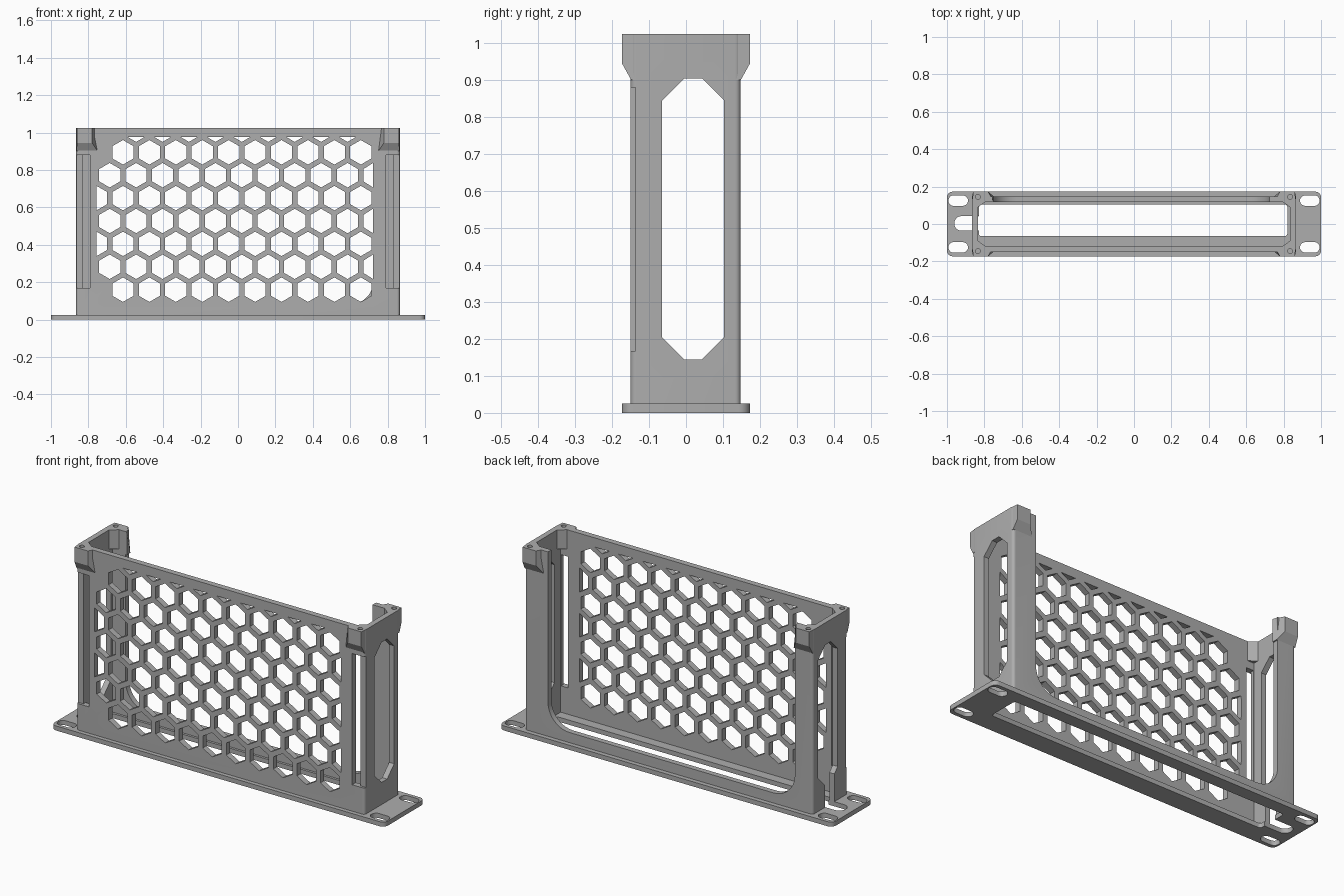
import bpy, bmesh, math
from mathutils import Vector

cube = bpy.data.objects.get("Cube")
if cube:
    bpy.data.objects.remove(cube, do_unlink=True)

grey = bpy.data.materials.new("plain_grey")
grey.use_nodes = True
COLOUR = (0.42, 0.42, 0.42, 1)
grey.diffuse_color = COLOUR
grey.node_tree.nodes["Principled BSDF"].inputs["Base Color"].default_value = COLOUR


def add_prism(bm, profile, axis, lo, hi):
    """Extrude a 2D outline along an axis; outline uses the other two axes in order."""
    def place(p, d):
        c = list(p)
        c.insert("xyz".index(axis), d)
        return bm.verts.new(Vector(c))
    a = [place(p, lo) for p in profile]
    b = [place(p, hi) for p in profile]
    n = len(a)
    faces = [bm.faces.new(a), bm.faces.new(b[::-1])]
    for i in range(n):
        j = (i + 1) % n
        faces.append(bm.faces.new((a[j], a[i], b[i], b[j])))
    bmesh.ops.recalc_face_normals(bm, faces=faces)


def make(name, prisms):
    bm = bmesh.new()
    for p in prisms:
        add_prism(bm, *p)
    me = bpy.data.meshes.new(name)
    bm.to_mesh(me)
    bm.free()
    me.materials.append(grey)
    ob = bpy.data.objects.new(name, me)
    bpy.context.collection.objects.link(ob)
    return ob


def activate(ob):
    bpy.ops.object.select_all(action='DESELECT')
    ob.select_set(True)
    bpy.context.view_layer.objects.active = ob


def cut(ob, prisms):
    tool = make("cutter", prisms)
    tool.hide_render = True
    mod = ob.modifiers.new("cut", 'BOOLEAN')
    mod.operation = 'DIFFERENCE'
    mod.solver = 'EXACT'
    mod.object = tool
    activate(ob)
    bpy.ops.object.modifier_apply(modifier=mod.name)
    bpy.data.objects.remove(tool, do_unlink=True)


def rounded(x0, x1, y0, y1, r, seg=6):
    pts = []
    corners = ((x1 - r, y1 - r), (x0 + r, y1 - r), (x0 + r, y0 + r), (x1 - r, y0 + r))
    for k, (cx, cy) in enumerate(corners):
        for i in range(seg + 1):
            a = math.pi / 2 * (k + i / seg)
            pts.append((cx + r * math.cos(a), cy + r * math.sin(a)))
    return pts


def rect(x0, x1, y0, y1):
    return [(x0, y0), (x1, y0), (x1, y1), (x0, y1)]


def circle(x, y, r, n=16):
    return [(x + r * math.cos(math.tau * i / n), y + r * math.sin(math.tau * i / n))
            for i in range(n)]


SIGNS = [(sx, sy) for sx in (-1, 1) for sy in (-1, 1)]
TOP = 1.025
BASE = 0.025

# Mounting plate with floor opening, corner slots and cable slot
plate = make("mounting_plate", [(rounded(-1, 1, -.173, .173, .03), 'z', 0, BASE)])
cut(plate, [(rounded(-.83, .82, -.065, .105, .015), 'z', -.1, .1)])
cut(plate, [(rounded(sx * .94 - .052, sx * .94 + .052, sy * .125 - .028, sy * .125 + .028, .027),
             'z', -.1, .1) for sx, sy in SIGNS])
cable_slot = rounded(-.96, -.8, -.036, .042, .037)
cut(plate, [(cable_slot, 'z', -.1, .1)])

# Housing: thin walled box, open at the top
housing = make("housing", [(rounded(-.865, .865, -.15, .148, .015), 'z', BASE, TOP)])
cut(housing, [(rect(-.835, .835, -.118, .118), 'z', -.1, 1.2)])

# Large back opening with rounded lower corners
cut(housing, [(rounded(-.757, .725, .08, 1.6, .13, 10), 'y', .1, .3)])

# Chamfered windows in both end walls, with a cable notch on one side
c = .06
y0, y1, z0, z1 = -.065, .103, .145, .905
window = [(y0 + c, z0), (y1 - c, z0), (y1, z0 + c), (y1, z1 - c),
          (y1 - c, z1), (y0 + c, z1), (y0, z1 - c), (y0, z0 + c)]
cut(housing, [(window, 'x', -1, 1)])
cut(housing, [(rect(-.036, .042, -.1, .2), 'x', -1, -.8)])

# Tall slots at the front corners
slots = []
for s in (-1, 1):
    outline = [(.79, -.2), (.9, -.2), (.9, -.137), (.832, -.137), (.832, -.1), (.79, -.1)]
    slots.append(([(s * x, y) for x, y in outline], 'z', .168, .88))
cut(housing, slots)

# Honeycomb ventilation in the front wall
PITCH = .1413
RADIUS = .0655
XMIN, XMAX = -.757, .722
holes = []
for row in range(7):
    z = .16 + row * PITCH * math.sqrt(3) / 2
    odd = row % 2
    first = 0 if odd or row in (0, 6) else -1
    for i in range(first, 11 if odd else 10):
        x = (-.686 if odd else -.615) + i * PITCH
        hexagon = []
        for k in range(6):
            a = math.radians(30 + 60 * k)
            px = min(max(x + RADIUS * math.cos(a), XMIN), XMAX)
            hexagon.append((px, z + RADIUS * math.sin(a)))
        holes.append((hexagon, 'y', -.25, -.05))
for i in range(1, 10):
    x = -.686 + i * PITCH
    holes.append(([(x, .95), (x + .043, .975), (x - .043, .975)], 'y', -.25, -.05))
cut(housing, holes)

# Screw holes in the top corners
screws = [(circle(sx * .835, sy * .145, .013), 'z', .96, 1.1) for sx, sy in SIGNS]
cut(housing, screws)

# Corner blocks: flared outside, tapered inner end, sloped underside
blocks = []
profile = [(.118, TOP), (.173, TOP), (.173, .945), (.148, .9), (.118, .9)]
for sx, sy in SIGNS:
    side = [(sy * y, z) for y, z in profile]
    name = ("left" if sx > 0 else "right") + ("_back" if sy > 0 else "_front") + "_corner_block"
    block = make(name, [(side, 'x', sx * .75, sx * .865)])
    for v in block.data.vertices:
        if abs(v.co.y) > .16:
            v.co.x = sx * (.78 if abs(v.co.x) < .8 else .86)
    cut(block, screws)
    gusset = [(sx * .84, sy * .122), (sx * .79, sy * .122), (sx * .84, sy * .085)]
    blocks += [block, make(name.replace("block", "gusset"), [(gusset, 'z', .92, TOP)])]

for ob in [plate, housing] + blocks:
    activate(ob)
    bpy.ops.object.shade_smooth_by_angle(angle=math.radians(25))
